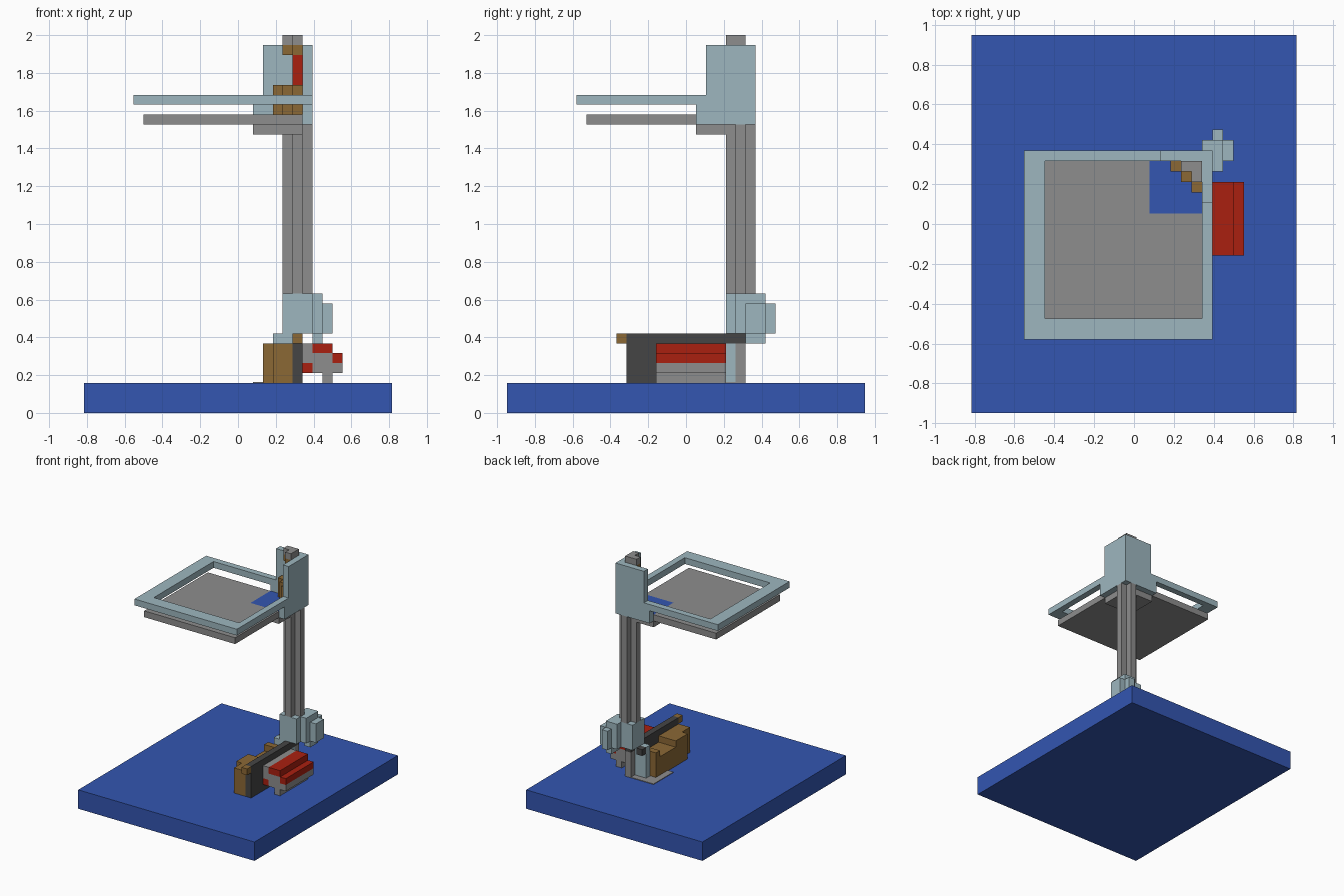
import bpy
import bmesh
from mathutils import Matrix, Vector

if "Cube" in bpy.data.objects:
    bpy.data.objects.remove(bpy.data.objects["Cube"], do_unlink=True)

# The model sits on a cubic grid; one cell is a nineteenth of a unit
CELL = 1 / 19
ORIGIN = Vector((15.5, 18, 0))
THIN = 0.1


def material(name, red, green, blue):
    mat = bpy.data.materials.new(name)
    mat.use_nodes = True
    colour = (red, green, blue, 1)
    mat.diffuse_color = colour
    mat.node_tree.nodes["Principled BSDF"].inputs["Base Color"].default_value = colour
    return mat


blue = material("deep blue", 0.033, 0.092, 0.44)
pale = material("pale blue grey", 0.34, 0.47, 0.52)
grey = material("mid grey", 0.27, 0.27, 0.27)
dark = material("charcoal", 0.06, 0.06, 0.06)
brown = material("brown", 0.26, 0.14, 0.036)
red = material("red", 0.4, 0.014, 0.005)


def part(name, mat, *boxes):
    """One object made of boxes, each given as x, y and z ranges in cells."""
    bm = bmesh.new()
    for ranges in boxes:
        low = Vector([r[0] for r in ranges])
        high = Vector([r[1] for r in ranges])
        centre = ((low + high) / 2 - ORIGIN) * CELL
        size = (high - low) * CELL
        bmesh.ops.create_cube(
            bm, size=1, matrix=Matrix.Translation(centre) @ Matrix.Diagonal(size.to_4d()))
    mesh = bpy.data.meshes.new(name)
    bm.to_mesh(mesh)
    bm.free()
    mesh.materials.append(mat)
    obj = bpy.data.objects.new(name, mesh)
    bpy.context.collection.objects.link(obj)
    return obj


def cell(x, y, z):
    """A one-cell-wide upright bar over the given z range."""
    return ((x, x + 1), (y, y + 1), z)


# Base slab with a thin inlay beside the post
part("base_slab", blue, ((0, 31), (0, 36), (0, 3)))
part("base_inlay", grey, ((17, 22), (19, 24), (3, 3 + THIN)))

# Post with a plus-shaped section, and its narrow foot
part("post", grey,
     cell(21, 23, (12, 38)),
     cell(20, 23, (12, 33)), cell(21, 22, (12, 33)),
     cell(22, 23, (12, 29)), cell(21, 24, (12, 29)))
part("post_foot", grey, cell(21, 23, (3, 7)))
part("post_cap", grey, cell(20, 23, (37, 38)), cell(21, 22, (37, 38)))
part("cap_collar", brown, cell(20, 23, (36, 37)), cell(21, 22, (36, 37)))
part("red_lever", red, cell(21, 22, (33, 36)))
part("diagonal_brace", brown,
     *[cell(19 + i, 23 - i, (30, 33)) for i in range(3)])

# Corner bracket around the top of the post
part("bracket_back_wall", pale,
     ((17, 23), (24, 25), (29, 32)), ((18, 23), (24, 25), (32, 37)))
part("bracket_side_wall", pale,
     ((22, 23), (19, 24), (29, 32)), ((22, 23), (20, 24), (32, 37)))

# Open square frame
part("frame", pale,
     ((5, 23), (7, 9), (31, 32)), ((5, 7), (9, 25), (31, 32)),
     ((7, 17), (24, 25), (31, 32)), ((22, 23), (9, 19), (31, 32)))

# Flat plate under the frame, with its corner mount
part("plate", grey, ((6, 22), (8, 19), (29, 30)), ((6, 17), (19, 24), (29, 30)))
part("corner_pad", blue, ((17, 22), (19, 24), (29, 30)))
part("corner_mount", grey, ((17, 22), (19, 24), (28, 29)))

# Clamp around the bottom of the post
part("clamp", pale,
     ((20, 23), (22, 25), (8, 12)), ((23, 24), (23, 26), (8, 12)),
     cell(22, 25, (8, 12)))
part("clamp_knobs", pale,
     ((24, 25), (24, 26), (8, 11)), cell(23, 26, (8, 11)),
     ((23, 24), (24, 26), (7, 8)))
part("clamp_foot", pale,
     ((19, 21), (22, 23), (3, 8)), cell(21, 22, (3, 7)))

# Dark upright board with a rail along its top
part("board", dark, ((21, 22), (12, 22), (3, 7)))
part("board_rail", dark, ((21, 22), (12, 24), (7, 8)))
part("rail_tip", brown, cell(21, 11, (7, 8)))
part("rear_catch", dark, cell(19, 23, (7, 8)))

# Brown block behind the board, raised at both ends
part("brown_block", brown,
     ((19, 21), (12, 22), (3, 6)), ((19, 21), (12, 17), (6, 7)),
     ((18, 19), (14, 22), (3, 6)), ((18, 19), (14, 17), (6, 7)),
     ((18, 21), (21, 22), (6, 7)))

# Roller beside the board: long bars in two colours
LENGTH = (15, 22)
part("roller_body", grey,
     ((22, 23), LENGTH, (5, 7)), ((23, 25), LENGTH, (5, 6)),
     ((23, 26), LENGTH, (4, 5)))
part("roller_foot", grey, ((24, 25), LENGTH, (3, 4)))
part("roller_stripes", red,
     ((23, 25), LENGTH, (6, 7)), ((25, 26), LENGTH, (5, 6)),
     ((22, 23), LENGTH, (4, 5)))
